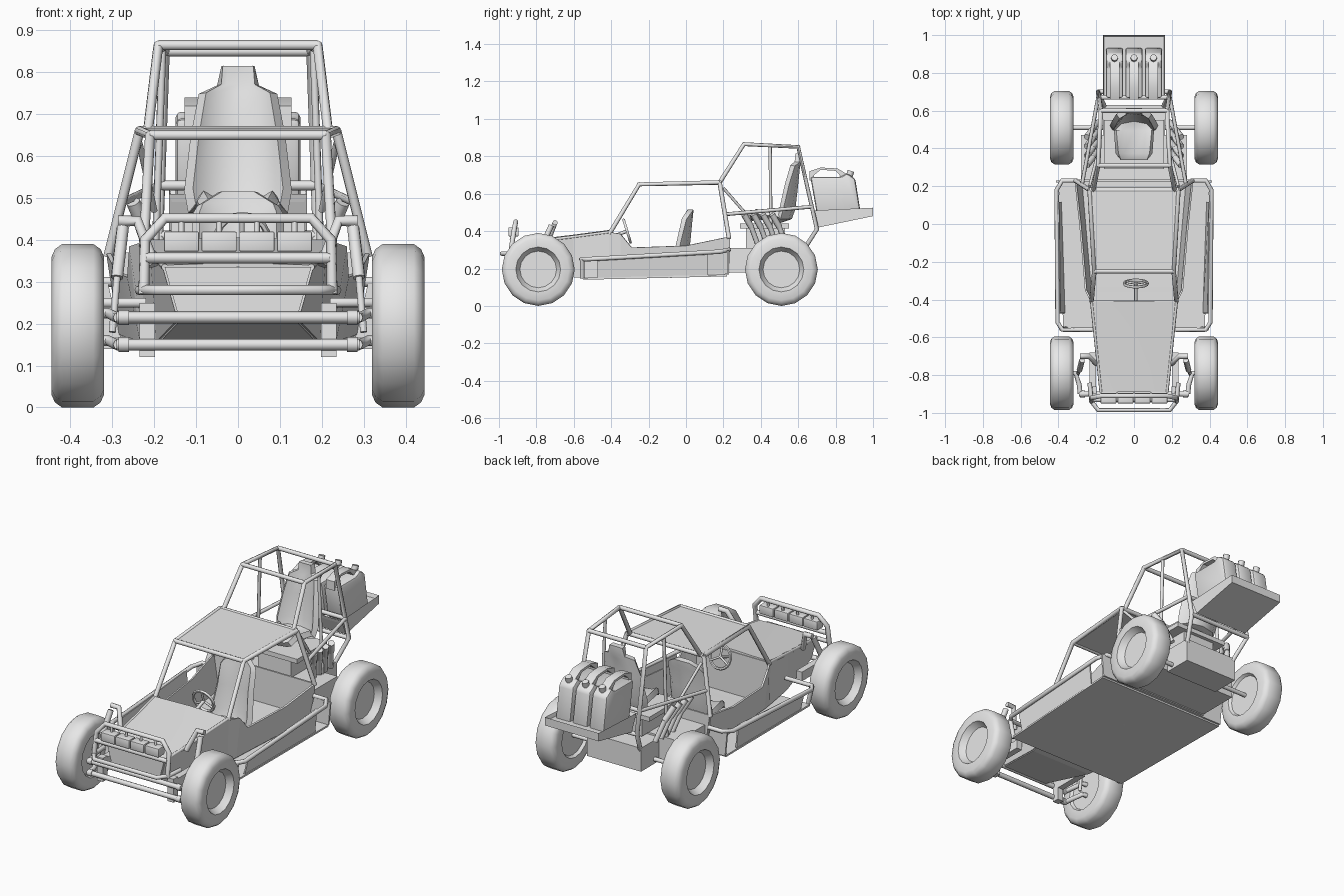
import bpy, bmesh, math
from mathutils import Vector

old = bpy.data.objects.get("Cube")
if old:
    bpy.data.objects.remove(old)
grey = (0.8, 0.8, 0.8, 1)
paint = bpy.data.materials.new("plain grey")
paint.use_nodes = True
paint.diffuse_color = grey
paint.node_tree.nodes["Principled BSDF"].inputs["Base Color"].default_value = grey

def finish(obj, angle):
    """Convert to a plain mesh, paint it and shade it."""
    bpy.ops.object.select_all(action="DESELECT")
    obj.select_set(True)
    bpy.context.view_layer.objects.active = obj
    bpy.ops.object.convert(target="MESH")
    obj = bpy.context.view_layer.objects.active
    obj.data.materials.clear()
    obj.data.materials.append(paint)
    bpy.ops.object.shade_smooth_by_angle(angle=math.radians(angle))

def link(name, bm, solid=0, bevel=0, angle=20):
    mesh = bpy.data.meshes.new(name)
    bmesh.ops.recalc_face_normals(bm, faces=bm.faces)
    bm.to_mesh(mesh)
    obj = bpy.data.objects.new(name, mesh)
    bpy.context.collection.objects.link(obj)
    if solid:
        mod = obj.modifiers.new("thickness", "SOLIDIFY")
        mod.thickness, mod.offset = solid, 0
    if bevel:
        mod = obj.modifiers.new("bevel", "BEVEL")
        mod.width, mod.segments = bevel, 2
    finish(obj, angle)

def sheet(name, rows, solid=0.01, angle=5):
    """Skin a grid of points given as rows."""
    bm = bmesh.new()
    grid = [[bm.verts.new(p) for p in row] for row in rows]
    for a, b in zip(grid, grid[1:]):
        for i in range(len(a) - 1):
            bm.faces.new((a[i], a[i + 1], b[i + 1], b[i]))
    link(name, bm, solid, angle=angle)

def prism(name, profile, x0, x1, bevel=0, tray=False):
    """Extrude a (y, z) outline along x; a tray gets a sunken top."""
    bm = bmesh.new()
    face = bm.faces.new([bm.verts.new((x0, y, z)) for y, z in profile])
    ext = bmesh.ops.extrude_face_region(bm, geom=[face])
    moved = [v for v in ext["geom"] if isinstance(v, bmesh.types.BMVert)]
    bmesh.ops.translate(bm, verts=moved, vec=(x1 - x0, 0, 0))
    bmesh.ops.recalc_face_normals(bm, faces=bm.faces)
    if tray:
        top = [f for f in bm.faces if f.normal.z > 0.9]
        bmesh.ops.inset_region(bm, faces=top, thickness=0.01)
        bmesh.ops.translate(bm, verts=top[0].verts, vec=(0, 0, -0.02))
    link(name, bm, bevel=bevel, angle=35)

def box(name, x0, x1, y0, y1, z0, z1, bevel=0):
    prism(name, [(y0, z0), (y1, z0), (y1, z1), (y0, z1)], x0, x1, bevel)

def tube(name, pts, r=0.012):
    curve = bpy.data.curves.new(name, "CURVE")
    curve.dimensions = "3D"
    curve.bevel_depth, curve.bevel_resolution = r, 2
    curve.use_fill_caps = True
    line = curve.splines.new("POLY")
    line.points.add(len(pts) - 1)
    for point, co in zip(line.points, pts):
        point.co = (*co, 1)
    obj = bpy.data.objects.new(name, curve)
    bpy.context.collection.objects.link(obj)
    finish(obj, 50)

def flip(pts):
    return [(-x, y, z) for x, y, z in pts]

def pair(name, pts, r=0.012):
    tube("left_" + name, pts, r)
    tube("right_" + name, flip(pts), r)

def across(name, x, y, z, r=0.012):
    tube(name, [(-x, y, z), (x, y, z)], r)

# Wheels: one lathe profile of (x, radius) spun around the axle
def wheel(name, side, y):
    profile = [(.335, 0), (.335, .11), (.32, .12), (.32, .165), (.328, .183), (.345, .195),
               (.42, .195), (.437, .183), (.445, .165), (.445, .12), (.43, .112), (.41, .098), (.41, 0)]
    bm = bmesh.new()
    verts = [bm.verts.new((side * x, y, .195 + r)) for x, r in profile]
    edges = [bm.edges.new(e) for e in zip(verts, verts[1:])]
    bmesh.ops.spin(bm, geom=verts + edges, cent=(0, y, .195), axis=(1, 0, 0),
                   angle=math.tau, steps=16, use_merge=True)
    bmesh.ops.remove_doubles(bm, verts=bm.verts, dist=0.0005)
    link(name, bm, angle=40)

# Body tub: stations of (y, bottom x, bottom z, top x, top z)
stations = [(-.89, .14, .21, .175, .335), (-.6, .19, .158, .205, .37), (-.41, .22, .158, .225, .395),
            (-.35, .23, .16, .255, .385), (-.29, .235, .162, .26, .312), (0, .26, .168, .285, .322),
            (.23, .28, .175, .31, .37)]
hood = stations[:3]
for end, s in (("left", 1), ("right", -1)):
    wheel(end + "_front_wheel", s, -.79)
    wheel(end + "_rear_wheel", s, .51)
    sheet(end + "_body_side", [[(s * xb, y, zb), (s * xt, y, zt)] for y, xb, zb, xt, zt in stations])
    # Side pod: sloped outer panel with a sunken strip, closed at the back
    rim = [(.38, -.55, .145), (.4, .225, .165), (.412, .225, .295), (.405, -.55, .25)]
    bm = bmesh.new()
    face = bm.faces.new([bm.verts.new((s * x, y, z)) for x, y, z in rim][::s])
    bm.normal_update()
    bmesh.ops.inset_region(bm, faces=[face], thickness=.02, depth=-.012)
    for v in face.verts:
        v.co.y = -.18 + (v.co.y + .165) * .76
    link(end + "_pod_panel", bm, .008, angle=5)
    sheet(end + "_pod_end", [[(s * .28, .225, .167), (s * .4, .225, .167)],
                             [(s * .31, .225, .295), (s * .412, .225, .295)]])
    # Front axle brackets and frame rails
    box(end + "_beam_bracket", s * .198, s * .235, -.9, -.86, .12, .25)
    box(end + "_frame_rail", s * .2, s * .235, -.88, -.68, .19, .24)
sheet("floor", [[(-xb, y, zb), (xb, y, zb)] for y, xb, zb, xt, zt in stations])
sheet("hood", [[(-xt, y, zt), (0, y, zt + .006), (xt, y, zt)] for y, xb, zb, xt, zt in hood])
for name, i in (("nose_panel", 0), ("dashboard", 2), ("rear_bulkhead", -1)):
    y, xb, zb, xt, zt = stations[i]
    sheet(name, [[(-xb, y, zb), (xb, y, zb)], [(-xt, y, zt), (xt, y, zt)]])
pair("hood_rail", [(xt, y, zt) for y, xb, zb, xt, zt in hood], .008)
sheet("belly_plate", [[(-.375, -.55, .145), (.375, -.55, .145)], [(-.4, .22, .163), (.4, .22, .163)]])
pair("pod_rim", [(.3, .23, .3), (.38, .23, .3), (.41, .18, .29), (.405, -.52, .25), (.38, -.56, .25), (.22, -.56, .25)])
pair("pod_front_post", [(.385, -.555, .25), (.36, -.555, .148)])

# Roof and roll cage
sheet("roof", [[(-.205, -.25, .65), (.205, -.25, .65)], [(-.225, .18, .662), (.225, .18, .662)]])
pair("windshield_pillar", [(.225, -.41, .385), (.21, -.25, .65), (.235, .18, .66)])
pair("main_hoop", [(.31, .23, .36), (.235, .18, .66)])
pair("cage_side", [(.215, .18, .66), (.19, .31, .865), (.175, .6, .85), (.19, .7, .41), (.15, .61, .27)])
pair("cage_post", [(.18, .45, .855), (.2, .455, .3)], .009)
pair("cage_lower_bar", [(.275, .21, .49), (.19, .67, .53)], .01)
pair("cage_brace", [(.235, .2, .63), (.2, .34, .47)], .008)
for i, (x, y, z) in enumerate([(.21, -.25, .65), (.235, .18, .66), (.19, .31, .865), (.175, .6, .85),
                               (.19, .67, .53), (.19, .7, .41)]):
    across("cage_crossbar_%d" % (i + 1), x, y, z)

# Bucket seats: rows of (y, z, half width, bolster height) plus a headrest
def seat(name, dy, dz, headrest):
    rows = [(.33, .465, .075, .015), (.36, .48, .09, .025), (.48, .455, .1, .035), (.54, .475, .11, .055),
            (.555, .52, .118, .06), (.57, .65, .103, .045)] + headrest
    skin = []
    for i, (y, z, w, b) in enumerate(rows):
        out = Vector((0, 0, b)) if i < 3 else Vector((0, -b, 0))
        base = Vector((0, y + dy, z + dz))
        skin.append([base + Vector((w * k, 0, 0)) + out * abs(k) ** 3 for k in (-1, -.65, 0, .65, 1)])
    sheet(name, skin, .03, 40)

seat("rear_seat", .015, 0, [(.58, .75, .085, .025), (.585, .77, .045, .005), (.585, .815, .038, 0)])
seat("driver_seat", -.56, -.29, [(.58, .755, .1, .03), (.583, .775, .09, .02), (.585, .805, .042, 0)])
box("rear_seat_deck", -.16, .16, .29, .55, .415, .44)

# Steering wheel and column
hub = (.01, -.315, .4)
bpy.ops.mesh.primitive_torus_add(major_radius=.062, minor_radius=.008, major_segments=20, minor_segments=6,
                                 location=hub, rotation=(math.radians(-73), 0, 0))
bpy.context.object.name = "steering_wheel"
finish(bpy.context.object, 60)
tube("steering_column", [hub, (.01, -.41, .365)], .009)
for i in range(3):
    a = math.radians(90 + 120 * i)
    spoke = Vector((math.cos(a), -.3 * math.sin(a), .95 * math.sin(a))) * .06
    tube("steering_spoke_%d" % (i + 1), [hub, Vector(hub) + spoke], .006)

# Engine, gearbox and exhaust stacks
box("gearbox", -.28, .28, .23, .47, .18, .31)
box("engine", -.165, .165, .47, .63, .17, .3)
box("engine_top", -.1, .1, .32, .53, .31, .415)
across("rear_axle", .35, .51, .195)
for i in range(4):
    y = .33 + .05 * i
    pair("exhaust_%d" % (i + 1), [(.19, y + .06, .31), (.22, y + .02, .42)], .014)
    pair("exhaust_tip_%d" % (i + 1), [(.22, y + .02, .42), (.25, y - .02, .49)], .017)

# Cargo rack and three fuel cans
prism("cargo_rack", [(.67, .51), (1, .525), (1, .48), (.71, .42)], -.165, .165, tray=True)
for i, x in enumerate((-.103, 0, .103)):
    tag = "fuel_can_%d" % (i + 1)
    prism(tag, [(.7, .49), (.665, .69), (.83, .69), (.86, .71), (.905, .68), (.935, .49)], x - .046, x + .046, .014)
    prism(tag + "_handle", [(.66, .67), (.66, .72), (.72, .74), (.81, .735), (.86, .705), (.83, .69),
                            (.8, .722), (.72, .728), (.685, .7), (.685, .67)], x - .025, x + .025)
    tube(tag + "_cap", [(x, .872, .69), (x, .882, .722)], .018)

# Front axle beams, trailing arms and shocks
for label, z in (("upper", .215), ("lower", .15)):
    across(label + "_axle_beam", .29, -.9, z, .014)
    pair(label + "_beam_knuckle", [(.26, -.9, z), (.285, -.9, z)], .018)
    pair(label + "_trailing_arm", [(.285, -.9, z), (.29, -.85, z), (.31, -.79, z + .01), (.34, -.79, z + .01)], .013)
pair("shock_rod", [(.3, -.8, .18), (.287, -.77, .33)], .009)
pair("shock_body", [(.289, -.775, .31), (.275, -.72, .43)], .015)
pair("shock_mount", [(.285, -.7, .445), (.24, -.7, .445), (.2, -.74, .34)], .014)

# Front bumper loop with a light bar
loop = [(.225, -.94, .27), (.222, -.92, .4), (.175, -.91, .452)]
tube("bumper_loop", loop + flip(loop)[::-1], .013)
low = [(.235, -.84, .28), (.225, -.94, .28), (.19, -.985, .28)]
tube("bumper_bar", low + flip(low)[::-1])
across("bumper_middle_bar", .22, -.93, .357, .013)
for i in range(4):
    x = -.135 + .09 * i
    box("lamp_%d" % (i + 1), x - .042, x + .042, -.95, -.895, .372, .42, .004)
    tube("lamp_stem_%d" % (i + 1), [(x, -.915, .41), (x, -.91, .45)], .007)
